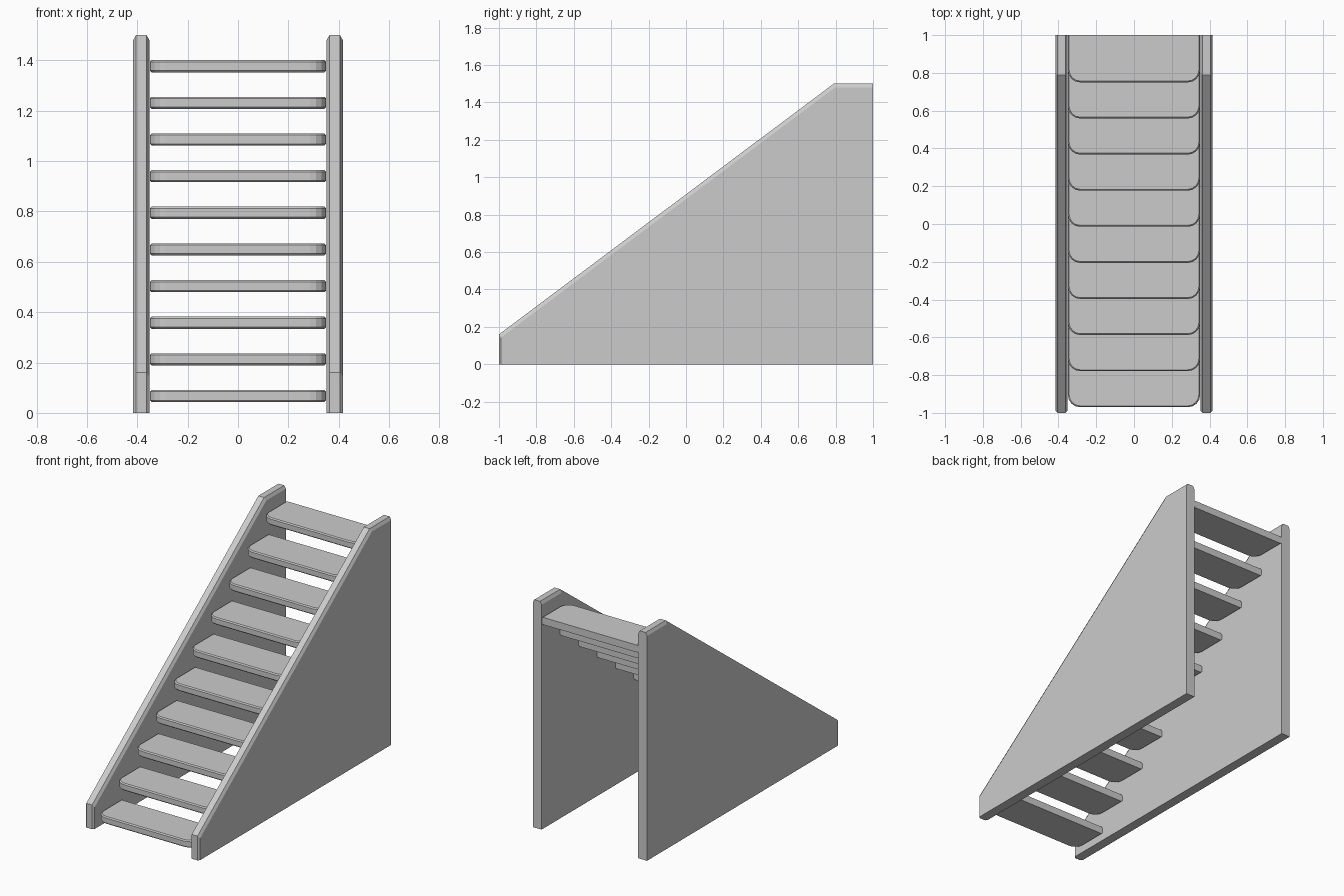
import bpy, bmesh
from math import sin, cos, pi

if "Cube" in bpy.data.objects:
    bpy.data.objects.remove(bpy.data.objects["Cube"])


def loft(name, rings):
    """Skin matching closed rings of points and cap both ends."""
    bm = bmesh.new()
    vs = [[bm.verts.new(p) for p in ring] for ring in rings]
    n = len(vs[0])
    for a, b in zip(vs, vs[1:]):
        for i in range(n):
            j = (i + 1) % n
            bm.faces.new((a[i], a[j], b[j], b[i]))
    bm.faces.new(vs[0][::-1])
    bm.faces.new(vs[-1])
    bmesh.ops.recalc_face_normals(bm, faces=bm.faces)
    mesh = bpy.data.meshes.new(name)
    bm.to_mesh(mesh)
    bm.free()
    obj = bpy.data.objects.new(name, mesh)
    bpy.context.collection.objects.link(obj)
    return obj


# Side panels: full profile in the middle, chamfered front and top edges
full = [(-1, 0), (-1, 0.16), (0.79, 1.5), (1, 1.5), (1, 0)]
inset = [(-0.988, 0), (-0.988, 0.144), (0.797, 1.48), (1, 1.48), (1, 0)]
for side, label in ((-1, "left"), (1, "right")):
    layers = [(0.352, inset), (0.363, full), (0.405, full), (0.416, inset)]
    loft(f"{label}_side_panel",
         [[(side * x, y, z) for y, z in prof] for x, prof in layers])

# Treads: straight back, rounded front corners, softened front rim
HALF, DEPTH, THICK, R, SEG, BEV = 0.35, 0.25, 0.048, 0.065, 4, 0.007


def tread_outline(y0, z, d):
    arc = [(HALF - R + (R - d) * cos(a), y0 + R - (R - d) * sin(a))
           for a in (pi / 2 * i / SEG for i in range(SEG + 1))]
    right = [(HALF - d, y0 + DEPTH)] + arc
    return [(x, y, z) for x, y in right] + [(-x, y, z) for x, y in reversed(right)]


for k in range(10):
    y0, z0 = -0.97 + 0.1911 * k, 0.043 + 0.1455 * k
    loft(f"tread_{k + 1}", [
        tread_outline(y0, z0, BEV),
        tread_outline(y0, z0 + BEV, 0),
        tread_outline(y0, z0 + THICK - BEV, 0),
        tread_outline(y0, z0 + THICK, BEV)])
